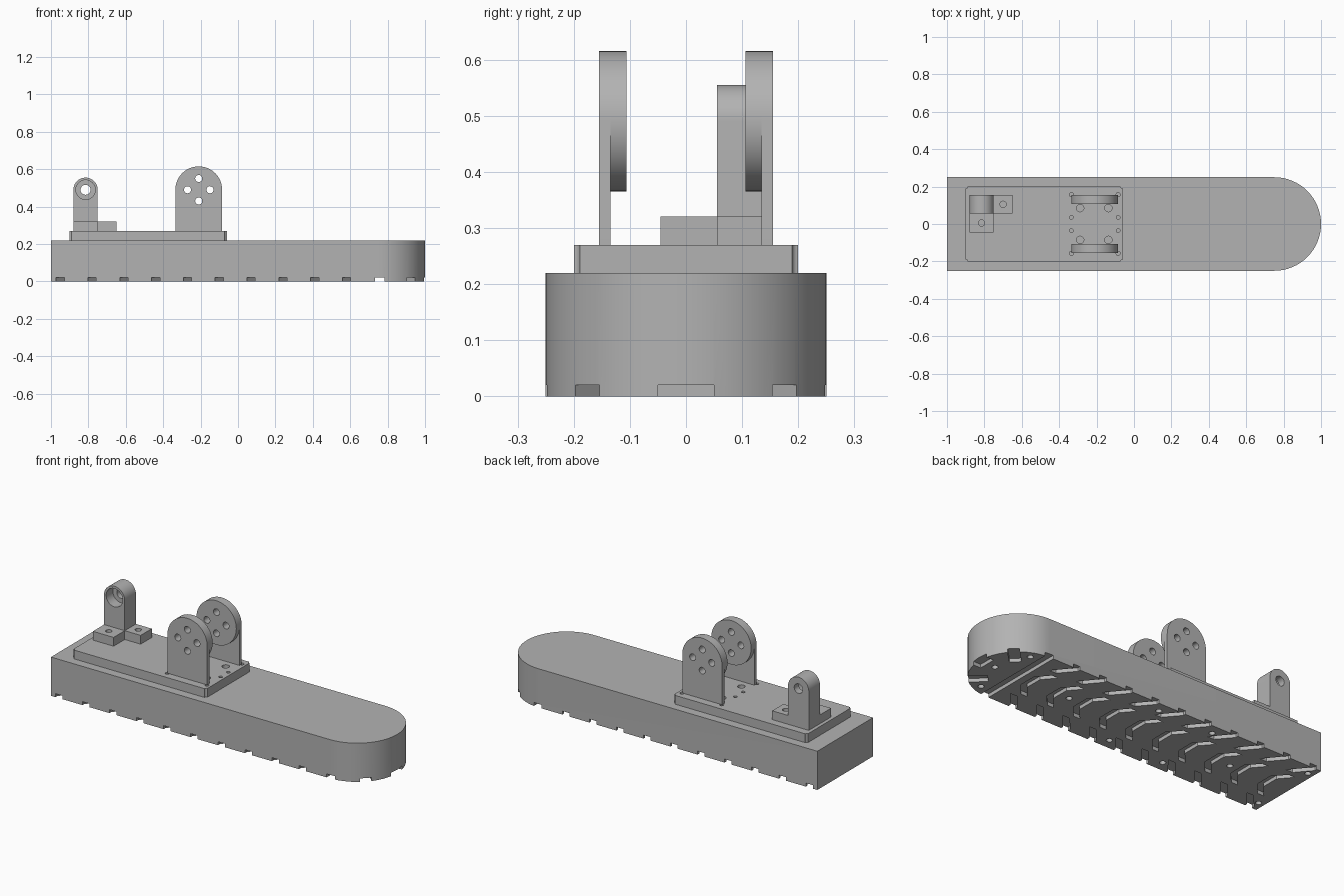
import bpy, bmesh
from math import cos, sin, pi, radians

cube = bpy.data.objects.get("Cube")
if cube:
    bpy.data.objects.remove(cube)

grey = bpy.data.materials.new("plain grey")
grey.use_nodes = True
grey.diffuse_color = (0.45, 0.45, 0.45, 1)
grey.node_tree.nodes["Principled BSDF"].inputs["Base Color"].default_value = (0.45, 0.45, 0.45, 1)
parts = []


def arc(cx, cy, r, a0=0, a1=360, n=32):
    """Points along an arc; a full turn leaves out the repeated end point."""
    last = n if a1 - a0 == 360 else n + 1
    return [(cx + r * cos(radians(a0 + (a1 - a0) * i / n)),
             cy + r * sin(radians(a0 + (a1 - a0) * i / n))) for i in range(last)]


def prisms(name, items):
    """One mesh from (outline, low, high, axis) prisms along y or z."""
    bm = bmesh.new()
    for pts, lo, hi, axis in items:
        place = (lambda p, h: (p[0], h, p[1])) if axis == "y" else (lambda p, h: (p[0], p[1], h))
        low = [bm.verts.new(place(p, lo)) for p in pts]
        high = [bm.verts.new(place(p, hi)) for p in pts]
        bm.faces.new(low)
        bm.faces.new(high)
        for i in range(len(pts)):
            j = (i + 1) % len(pts)
            bm.faces.new((low[i], low[j], high[j], high[i]))
    bmesh.ops.recalc_face_normals(bm, faces=bm.faces)
    mesh = bpy.data.meshes.new(name)
    bm.to_mesh(mesh)
    bm.free()
    mesh.materials.append(grey)
    obj = bpy.data.objects.new(name, mesh)
    bpy.context.collection.objects.link(obj)
    return obj


def boolean(obj, tool_items, operation="DIFFERENCE"):
    """Cut or join the prisms into the object and bake the result."""
    tool = prisms("helper", tool_items)
    tool.hide_render = True
    mod = obj.modifiers.new("cut", "BOOLEAN")
    mod.object, mod.operation, mod.solver, mod.use_self = tool, operation, "EXACT", True
    graph = bpy.context.evaluated_depsgraph_get()
    mesh = bpy.data.meshes.new_from_object(obj.evaluated_get(graph))
    obj.modifiers.clear()
    obj.data = mesh
    bpy.data.objects.remove(tool)


def rect(x0, x1, y0, y1):
    return [(x0, y0), (x1, y0), (x1, y1), (x0, y1)]


def hole(x, y, r, lo, hi, axis="z"):
    return (arc(x, y, r, n=20), lo, hi, axis)


def mirrored(pts):
    return [(x, -y) for x, y in pts]


# Rounded sole block
base = prisms("sole_block", [([(-1, .25), (-1, -.25)] + arc(.75, 0, .25, -90, 90), 0, .22, "z")])
parts.append(base)

# Tread grooves: arched middle grooves and slanted side grooves
outlines = []
for i in range(10):
    x = -.95 + .17 * i
    side = [(x - .022, .27), (x + .022, .27), (x + .022, .235), (x + .092, .15),
            (x + .05, .15), (x - .022, .235)]
    outlines += [side, mirrored(side)]
    outer = [(x + .05, -.12), (x + .11, -.05), (x + .11, .05), (x + .05, .12)]
    outlines.append(outer + [(px - .04, py) for px, py in reversed(outer)])

# Toe grooves: one straight across and three pointing outwards
outlines.append(rect(.732, .782, -.27, .27))
for angle, width, start in ((-45, .03, .15), (0, .05, .2), (45, .03, .15)):
    c, s = cos(radians(angle)), sin(radians(angle))
    outlines.append([(.75 + u * c - v * s, u * s + v * c)
                     for u, v in rect(start, .28, -width, width)])
boolean(base, [(o, -.02, .02, "z") for o in outlines])

# Round sockets in the sole
sockets = [(.9, 0), (.42, 0), (-.62, 0)]
for x in (.83, .0, -.345, -.965):
    sockets += [(x, .19), (x, -.19)]
boolean(base, [hole(x, y, .016, -.02, .03) for x, y in sockets])

# Mounting plate with its screw holes
plate = prisms("mounting_plate", [(rect(-.9, -.06, -.2, .2), .22, .27, "z")])
parts.append(plate)
drills = []
for s in (-1, 1):
    drills += [hole(x, s * .2, .011, .2, .3) for x in (-.9, -.06)]
    for x in (-.335, -.085):
        drills += [hole(x, s * .157, .011, .2, .3), hole(x, s * .035, .01, .2, .3)]
    drills += [hole(x, s * .085, .02, .2, .3) for x in (-.288, -.137)]
boolean(plate, drills)

# Pair of hinge cheeks, each an arched plate with a disc on its inner side
CX, CZ, R = -.21, .49, .125
for label, s in (("front", -1), ("back", 1)):
    arch = [(CX - R, .27), (CX + R, .27)] + arc(CX, CZ, R, 0, 180)
    cheek = prisms(label + "_hinge_cheek", [(arch, s * .135, s * .155, "y")])
    disc = prisms(label + "_hinge_disc", [(arc(CX, CZ, R, n=64), s * .106, s * .135, "y")])
    bolts = [hole(CX + .06 * cos(k * pi / 2), CZ + .06 * sin(k * pi / 2), .019,
                  s * .09, s * .17, "y") for k in range(4)]
    for obj in (cheek, disc):
        boolean(obj, bolts)
        parts.append(obj)

# Heel bearing post with a stepped bore
post = prisms("bearing_post", [([(-.88, .27), (-.75, .27)] + arc(-.815, .49, .065, 0, 180),
                                .055, .155, "y")])
boolean(post, [(arc(-.815, .49, .052), .03, .115, "y")])
boolean(post, [hole(-.815, .49, .027, .03, .2, "y")])
parts.append(post)

# Two drilled feet beside the post
for label, x0, x1, y0, y1 in (("front", -.88, -.75, -.045, .055), ("side", -.75, -.65, .055, .155)):
    foot = prisms(label + "_post_foot", [(rect(x0, x1, y0, y1), .27, .32, "z")])
    boolean(foot, [hole((x0 + x1) / 2, (y0 + y1) / 2, .017, .25, .35)])
    parts.append(foot)

# Smooth the curved walls, keep the edges sharp
bpy.ops.object.select_all(action="DESELECT")
for obj in parts:
    obj.select_set(True)
bpy.context.view_layer.objects.active = base
bpy.ops.object.shade_smooth_by_angle(angle=radians(30))
